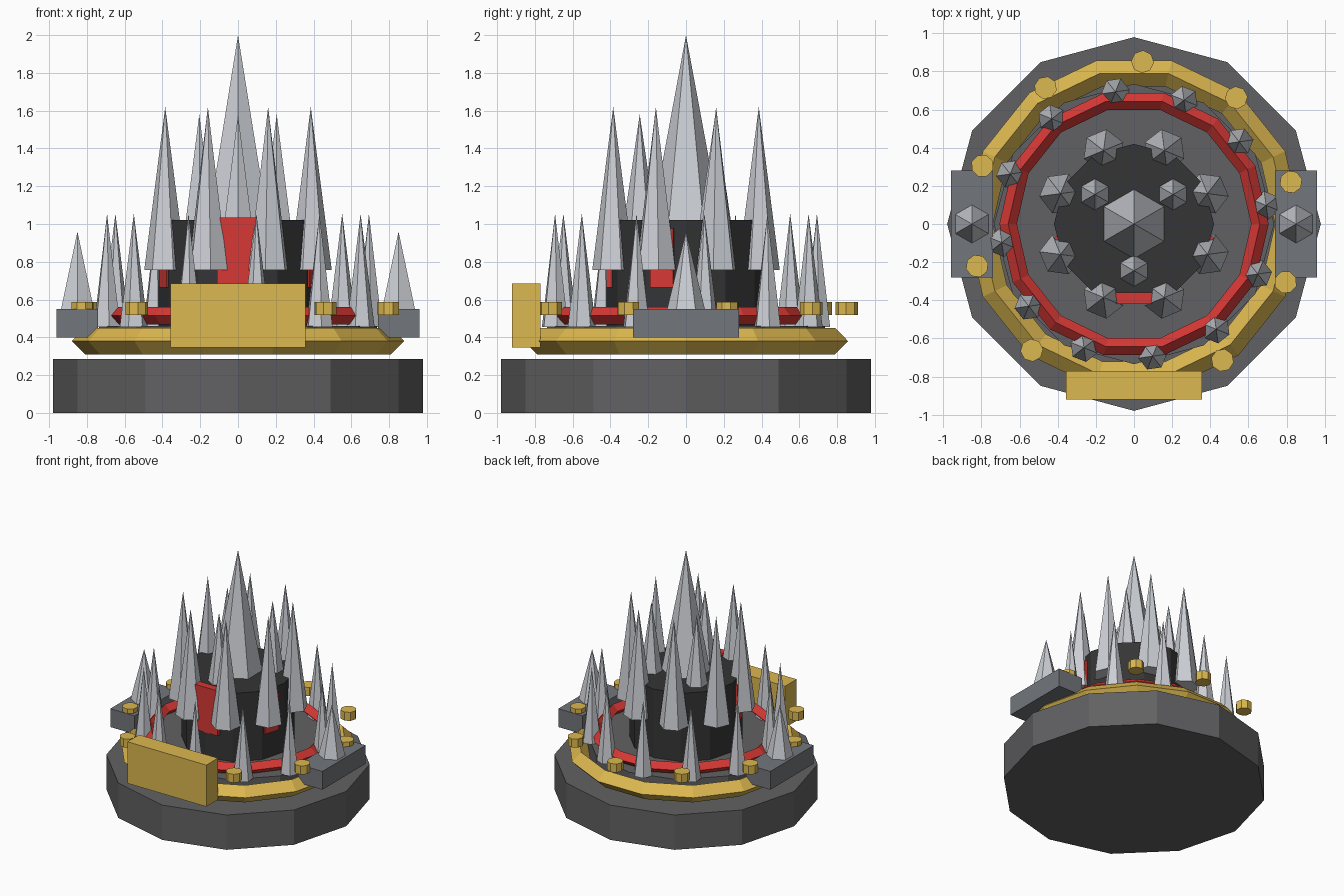
import bpy
from math import sin, cos, radians

if "Cube" in bpy.data.objects:
    bpy.data.objects.remove(bpy.data.objects["Cube"])


def material(name, r, g, b):
    m = bpy.data.materials.new(name)
    m.diffuse_color = (r, g, b, 1)
    m.use_nodes = True
    m.node_tree.nodes["Principled BSDF"].inputs["Base Color"].default_value = m.diffuse_color
    return m


STONE = material("dark_grey", 0.12, 0.12, 0.125)
BLACK = material("black", 0.035, 0.035, 0.037)
GOLD = material("gold", 0.72, 0.48, 0.08)
RED = material("red", 0.68, 0.04, 0.035)
STEEL = material("steel", 0.6, 0.62, 0.66)
SLATE = material("slate", 0.17, 0.18, 0.2)


def finish(name, mat):
    ob = bpy.context.object
    ob.name = name
    ob.data.materials.append(mat)
    return ob


def drum(name, x, y, z0, z1, r, sides, mat, turn=0):
    bpy.ops.mesh.primitive_cylinder_add(vertices=sides, radius=r, depth=z1 - z0,
                                        location=(x, y, (z0 + z1) / 2), rotation=(0, 0, turn))
    return finish(name, mat)


def spike(name, x, y, z0, z1, r, turn=0):
    bpy.ops.mesh.primitive_cone_add(vertices=6, radius1=r, radius2=0, depth=z1 - z0,
                                    location=(x, y, (z0 + z1) / 2), rotation=(0, 0, turn))
    return finish(name, STEEL)


def ring(name, z, major, minor, mat):
    bpy.ops.mesh.primitive_torus_add(major_segments=14, minor_segments=4, major_radius=major,
                                     minor_radius=minor, location=(0, 0, z))
    return finish(name, mat)


def block(name, loc, size, mat, turn=0):
    bpy.ops.mesh.primitive_cube_add(size=1, location=loc, rotation=(0, 0, turn))
    ob = finish(name, mat)
    ob.scale = size
    return ob


# Base, raised deck and central tower
drum("base", 0, 0, 0, 0.285, 0.98, 12, STONE)
drum("deck", 0, 0, 0.312, 0.46, 0.735, 12, STONE)
drum("tower", 0, 0, 0.45, 1.02, 0.42, 12, BLACK)

# Diamond-section rings
ring("gold_ring", 0.38, 0.81, 0.07, GOLD)
ring("red_ring", 0.515, 0.66, 0.046, RED)

# Front plate and side blocks
block("front_plate", (0, -0.845, 0.515), (0.715, 0.15, 0.34), GOLD)
for s, side in ((-1, "left"), (1, "right")):
    block(side + "_block", (s * 0.85, 0, 0.475), (0.22, 0.56, 0.15), SLATE)
    spike(side + "_block_spike", s * 0.85, 0, 0.55, 0.96, 0.1)

# Red panels set into the tower
block("front_panel", (0, -0.39, 0.85), (0.22, 0.06, 0.37), RED)
for deg in (-18, -162):
    a = radians(deg)
    block("side_panel", (0.39 * cos(a), 0.39 * sin(a), 0.82), (0.06, 0.13, 0.31), RED, a)

# Tower spikes: centre, three inner, eight around the wall
spike("main_spike", 0, 0, 1.0, 2.0, 0.185)
for x, y in ((0.205, 0.155), (-0.205, 0.155), (0, -0.245)):
    spike("inner_spike", x, y, 1.0, 1.58, 0.085)
for i in range(8):
    a = radians(22.5 + 45 * i)
    spike("tower_spike", 0.417 * cos(a), 0.417 * sin(a), 0.757, 1.62, 0.112, a)

# Outer spikes on the deck
for i in range(12):
    a = radians(8 + 30 * i)
    spike("outer_spike", 0.7 * cos(a), 0.7 * sin(a), 0.455, 1.055, 0.075, a)

# Gold knobs around the rim
for i in range(10):
    a = radians(15 + 36 * i)
    drum("knob", 0.852 * cos(a), 0.852 * sin(a), 0.517, 0.587, 0.06, 8, GOLD, a)
